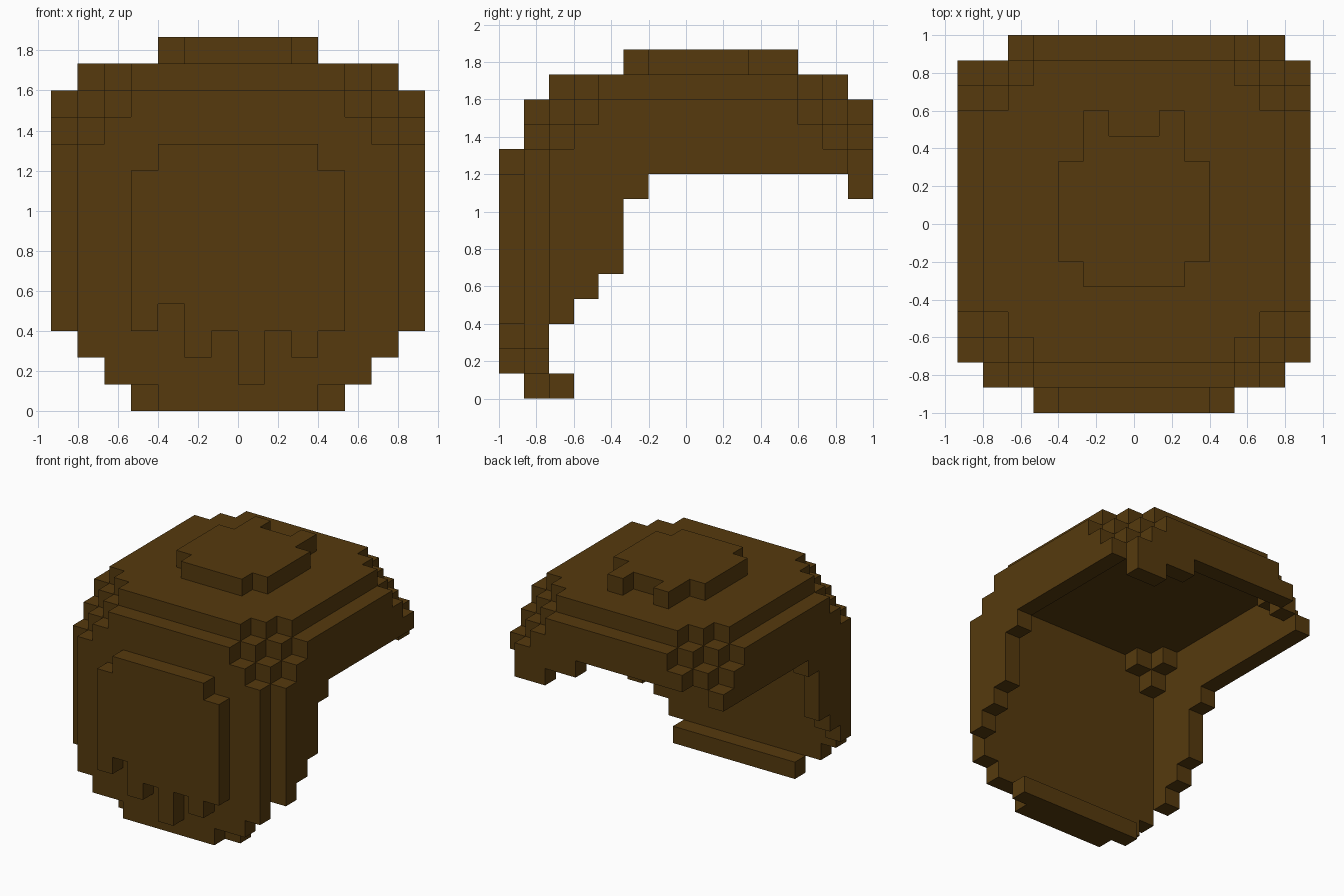
import bpy, bmesh
from mathutils import Vector

if "Cube" in bpy.data.objects:
    bpy.data.objects.remove(bpy.data.objects["Cube"], do_unlink=True)

U = 2 / 15                      # block size
NX, NY, NZ = 14, 15, 14         # blocks along x, y, z

brown = bpy.data.materials.new("dark_brown")
brown.use_nodes = True
colour = (0.092, 0.042, 0.0042, 1)
brown.diffuse_color = colour
brown.node_tree.nodes["Principled BSDF"].inputs["Base Color"].default_value = colour
brown.node_tree.nodes["Principled BSDF"].inputs["Roughness"].default_value = 0.9


def block_object(name, cells):
    """Mesh of the outer faces of a set of blocks, flat areas merged."""
    cells = set(cells)
    bm = bmesh.new()
    corners = {}

    def corner(p):
        if p not in corners:
            corners[p] = bm.verts.new(((p[0] - NX / 2) * U, (p[1] - NY / 2) * U, p[2] * U))
        return corners[p]

    for cell in cells:
        for axis in range(3):
            for side in (0, 1):
                near = list(cell)
                near[axis] += 2 * side - 1
                if tuple(near) in cells:
                    continue
                quad = []
                for s, t in ((0, 0), (1, 0), (1, 1), (0, 1)):
                    p = list(cell)
                    p[axis] += side
                    p[(axis + 1) % 3] += s
                    p[(axis + 2) % 3] += t
                    quad.append(corner(tuple(p)))
                bm.faces.new(quad if side else quad[::-1])
    bmesh.ops.dissolve_limit(bm, angle_limit=0.01, verts=bm.verts[:], edges=bm.edges[:])
    mesh = bpy.data.meshes.new(name)
    bm.to_mesh(mesh)
    bm.free()
    mesh.materials.append(brown)
    obj = bpy.data.objects.new(name, mesh)
    bpy.context.collection.objects.link(obj)
    return obj


def box(i0, i1, j0, j1, k0, k1):
    """All blocks in an inclusive index range."""
    return {(i, j, k) for i in range(i0, i1 + 1)
            for j in range(j0, j1 + 1) for k in range(k0, k1 + 1)}


# Crown: one-block-thick dome with stepped corners
def in_crown(i, j, k):
    a, b, c = min(i, 13 - i), min(j - 1, 14 - j), 12 - k
    if (a, b, c).count(0) > 1 or a + b + c < 4:
        return False
    return 0 in (a, b, c) or a + b + c == 4


crown = {p for p in box(0, 13, 1, 14, 10, 12) if in_crown(*p)}

# Side walls: last block towards the back at each height, mirrored
side_reach = {9: 13, 8: 5, 7: 4, 6: 4, 5: 4, 4: 3, 3: 2}
for k, j_end in side_reach.items():
    for i in (0, 13):
        crown |= box(i, i, 2, j_end, k, k)

# Front wall, rounded in towards the bottom
crown |= box(1, 12, 1, 1, 2, 9) | box(2, 11, 1, 1, 1, 1)
block_object("hair_shell", crown)

# Bottom roll under the front wall
block_object("bottom_roll", box(3, 10, 2, 2, 0, 0) | box(4, 9, 1, 1, 0, 0))

# Raised front panel with ragged lower ends
panel = box(4, 9, 0, 0, 9, 9)
for i, k_low in enumerate((3, 4, 2, 3, 1, 3, 2, 3)):
    panel |= box(3 + i, 3 + i, 0, 0, k_low, 8)
block_object("front_panel", panel)

# Raised patch on top with two points at the back
patch = box(4, 9, 6, 9, 13, 13) | box(5, 8, 5, 10, 13, 13)
for i in (5, 8):
    patch |= box(i, i, 11, 11, 13, 13)
block_object("top_patch", patch)

# Uneven fringe at the back
block_object("back_fringe", box(11, 12, 14, 14, 8, 9) | box(9, 10, 14, 14, 9, 9))
